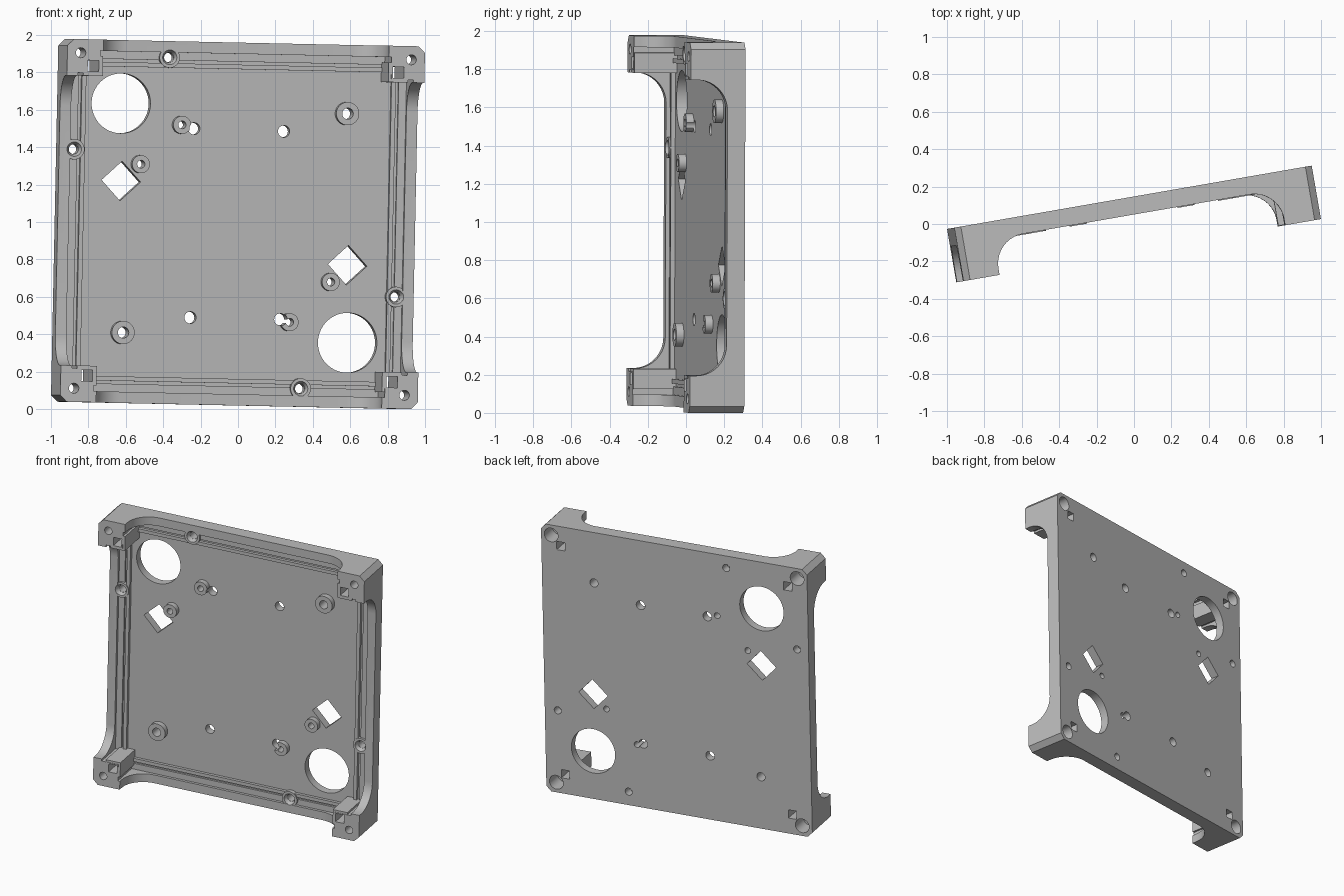
import bpy, bmesh, math
from mathutils import Matrix, Vector

if "Cube" in bpy.data.objects:
    bpy.data.objects.remove(bpy.data.objects["Cube"])

SIZE, HALF_DEPTH = 0.97, 0.145      # half width / half depth of the cover
FLOOR, RIM = 0.085, 0.05            # depth of the floor and of the low rim
YAW, TILT = math.radians(9.85), 0.021

grey = bpy.data.materials.new("plain_grey")
grey.use_nodes = True
grey.diffuse_color = (0.5, 0.5, 0.5, 1)
grey.node_tree.nodes["Principled BSDF"].inputs["Base Color"].default_value = (0.5, 0.5, 0.5, 1)


def make(name, bm):
    bmesh.ops.recalc_face_normals(bm, faces=bm.faces)
    mesh = bpy.data.meshes.new(name)
    bm.to_mesh(mesh)
    bm.free()
    mesh.materials.append(grey)
    ob = bpy.data.objects.new(name, mesh)
    bpy.context.scene.collection.objects.link(ob)
    return ob


def box(x0, x1, y0, y1, z0, z1, turn=0):
    bm = bmesh.new()
    bmesh.ops.create_cube(bm, size=1)
    c = Vector((x0 + x1, y0 + y1, z0 + z1)) / 2
    bm.transform(Matrix.Translation(c) @ Matrix.Rotation(turn, 4, 'Y')
                 @ Matrix.Diagonal((x1 - x0, y1 - y0, z1 - z0, 1)))
    return make("box_tool", bm)


def rod(x, z, r_front, r_back, y0, y1, sides=32):
    bm = bmesh.new()
    bmesh.ops.create_cone(bm, cap_ends=True, segments=sides, radius1=r_back,
                          radius2=r_front, depth=y1 - y0)
    bm.transform(Matrix.Translation((x, (y0 + y1) / 2, z)) @ Matrix.Rotation(math.pi / 2, 4, 'X'))
    return make("rod_tool", bm)


def scoop(turn):
    """Wide opening with two rounded lower corners, running through both opposite walls."""
    half, r = 0.775, 0.16
    pts = [(-half, -0.3), (half, -0.3)]
    for sign, start in ((1, 0), (-1, 90)):
        for i in range(11):
            t = math.radians(start + i * 9)
            pts.append((sign * (half - r) + r * math.cos(t), RIM - r + r * math.sin(t)))
    bm = bmesh.new()
    face = bm.faces.new([bm.verts.new((x, y, -1.2)) for x, y in pts])
    ext = bmesh.ops.extrude_face_region(bm, geom=[face])["geom"]
    bmesh.ops.translate(bm, vec=(0, 0, 2.4), verts=[v for v in ext if isinstance(v, bmesh.types.BMVert)])
    bm.transform(Matrix.Rotation(turn, 4, 'Y'))
    return make("scoop_tool", bm)


def combine(tool, operation):
    mod = cover.modifiers.new("shape", 'BOOLEAN')
    mod.operation, mod.solver, mod.object = operation, 'EXACT', tool
    bpy.context.view_layer.objects.active = cover
    bpy.ops.object.modifier_apply(modifier=mod.name)
    bpy.data.objects.remove(tool)


def cut(tool):
    combine(tool, 'DIFFERENCE')


def add(tool):
    combine(tool, 'UNION')


def spot(px, pz):
    """Level front position to the cover's own tilted plane."""
    x, z = (px + 0.0145) / math.cos(YAW), pz - 0.99
    return x - z * TILT, z + x * TILT


# Outer block with chamfered corners
bm = bmesh.new()
bmesh.ops.create_cube(bm, size=2)
bm.transform(Matrix.Diagonal((SIZE, HALF_DEPTH, SIZE, 1)))
edges = [e for e in bm.edges if abs(e.verts[0].co.y - e.verts[1].co.y) > 0.1]
bmesh.ops.bevel(bm, geom=edges, offset=0.035, segments=1, affect='EDGES')
cover = make("corner_cover_plate", bm)

# Hollow inside: stepped ledge and floor, leaving four solid corners
for wall, depth in ((0.91, 0.07), (0.868, FLOOR)):
    cut(box(-wall, wall, -0.3, depth, -0.79, 0.79))
    cut(box(-0.79, 0.79, -0.3, depth, -wall, wall))

# Scooped openings in all four walls
cut(scoop(0))
cut(scoop(math.pi / 2))

# Inner sealing ridge beside the groove
for s in (-1, 1):
    a, b = sorted((s * 0.828, s * 0.852))
    add(box(a, b, 0.062, 0.1, -0.8, 0.8))
    add(box(-0.8, 0.8, 0.063, 0.1, a, b))

# Square corner posts
signs = [(sx, sz) for sx in (-1, 1) for sz in (-1, 1)]
for sx, sz in signs:
    x, z = sx * 0.828, sz * 0.828
    add(box(x - 0.053, x + 0.053, -0.142, 0.1, z - 0.053, z + 0.053))

# Standoffs and rim bosses: position, outer radius, hole radius, top depth
bosses = [(0.58, 1.58, 0.062, 0.03, 0.045), (-0.62, 0.41, 0.062, 0.03, 0.045)]
bosses += [(x, z, 0.048, 0.021, 0.045) for x, z in
           ((-0.305, 1.52), (-0.525, 1.31), (0.49, 0.68), (0.27, 0.465))]
rim_screws = [(-0.37, 1.88), (-0.88, 1.39), (0.84, 0.6), (0.33, 0.11)]
bosses += [(x, z, 0.055, 0.026, 0.054) for x, z in rim_screws]
for px, pz, r, hole, top in bosses:
    add(rod(*spot(px, pz), r, r, top, 0.11))
for px, pz, r, hole, top in bosses:
    cut(rod(*spot(px, pz), hole, hole, -0.3, 0.3, 24))
for px, pz in rim_screws:
    cut(rod(*spot(px, pz), 0.045, 0.027, 0.04, 0.08, 24))

# Large round windows, small holes and turned square windows in the floor
for px, pz, r in ((-0.625, 1.635, 0.16), (0.585, 0.355, 0.16), (-0.235, 1.5, 0.032),
                  (0.245, 1.485, 0.032), (-0.255, 0.49, 0.032), (0.225, 0.48, 0.032)):
    cut(rod(*spot(px, pz), r, r, -0.3, 0.3, 64 if r > 0.1 else 24))
for px, pz in ((-0.625, 1.22), (0.585, 0.77)):
    x, z = spot(px, pz)
    cut(box(x - 0.075, x + 0.075, -0.3, 0.3, z - 0.075, z + 0.075, math.radians(47)))

# Corner screw holes with rear counterbores, and square sockets
for sx, sz in signs:
    x, z = sx * 0.897, sz * 0.897
    cut(rod(x, z, 0.027, 0.027, -0.3, 0.3, 24))
    cut(rod(x, z, 0.05, 0.05, 0.02, 0.3, 32))
    x, z = sx * 0.828, sz * 0.828
    cut(box(x - 0.03, x + 0.03, -0.3, 0.3, z - 0.03, z + 0.03))

# Stand the cover up, turned and slightly tilted
cover.data.transform(Matrix.Translation((0, 0, 0.99)) @ Matrix.Rotation(YAW, 4, 'Z')
                     @ Matrix.Rotation(TILT, 4, 'Y'))
low = min(v.co.z for v in cover.data.vertices)
cover.data.transform(Matrix.Translation((0, 0, -low)))
cover.select_set(True)
bpy.context.view_layer.objects.active = cover
bpy.ops.object.shade_smooth_by_angle(angle=math.radians(30))
